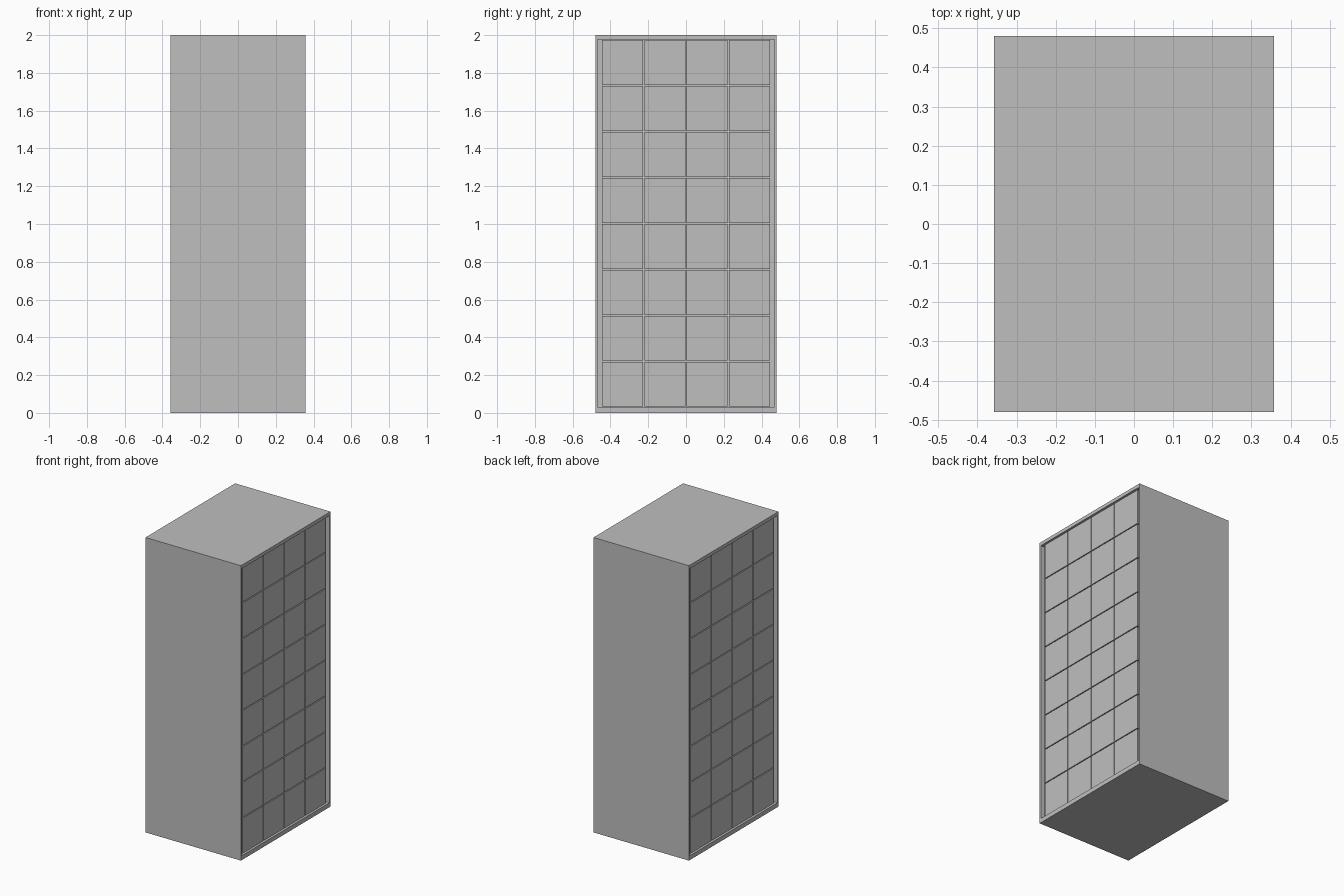
import bpy
import bmesh
from mathutils import Matrix, Vector

HALF_X, HALF_Y, HEIGHT = 0.358, 0.48, 2.0
OPEN_Y, OPEN_LOW, OPEN_HIGH = 0.465, 0.03, 1.976   # side opening
RECESS, SETBACK = 0.03, 0.012                      # depth of back panel and of door faces
DOORS_Y, COLUMNS, ROWS, GAP = 0.448, 4, 8, 0.006

cube = bpy.data.objects.get("Cube")
if cube:
    bpy.data.objects.remove(cube, do_unlink=True)

grey = bpy.data.materials.new("light grey")
grey.use_nodes = True
grey.diffuse_color = (0.52, 0.52, 0.52, 1)
grey.node_tree.nodes["Principled BSDF"].inputs["Base Color"].default_value = grey.diffuse_color


def add_object(name, bm):
    mesh = bpy.data.meshes.new(name)
    bm.normal_update()
    bm.to_mesh(mesh)
    bm.free()
    mesh.materials.append(grey)
    obj = bpy.data.objects.new(name, mesh)
    bpy.context.collection.objects.link(obj)
    return obj


def add_box(bm, low, high):
    low, high = Vector(low), Vector(high)
    matrix = Matrix.Translation((low + high) / 2) @ Matrix.Diagonal((*(high - low), 1))
    return bmesh.ops.create_cube(bm, size=1, matrix=matrix)


# Cabinet body with a framed recess in each side
bm = bmesh.new()
add_box(bm, (-HALF_X, -HALF_Y, 0), (HALF_X, HALF_Y, HEIGHT))
bm.normal_update()
for face in [f for f in bm.faces if abs(f.normal.x) > 0.9]:
    side = 1 if face.normal.x > 0 else -1
    bmesh.ops.inset_individual(bm, faces=[face], thickness=HALF_Y - OPEN_Y)
    for v in face.verts:
        v.co.z = OPEN_HIGH if v.co.z > 1 else OPEN_LOW
    floor = bmesh.ops.extrude_discrete_faces(bm, faces=[face])["faces"][0]
    for v in floor.verts:
        v.co.x -= side * RECESS
add_object("cabinet_body", bm)

# Grid of compartment doors set into each recess
step_y = 2 * DOORS_Y / COLUMNS
step_z = (OPEN_HIGH - OPEN_LOW) / ROWS
for side, label in ((1, "left"), (-1, "right")):
    bm = bmesh.new()
    inner, outer = sorted((side * (HALF_X - RECESS), side * (HALF_X - SETBACK)))
    for column in range(COLUMNS):
        for row in range(ROWS):
            y = -DOORS_Y + column * step_y
            z = OPEN_LOW + row * step_z
            add_box(bm, (inner, y + GAP / 2, z + GAP / 2),
                    (outer, y + step_y - GAP / 2, z + step_z - GAP / 2))
    add_object(label + "_compartment_doors", bm)
